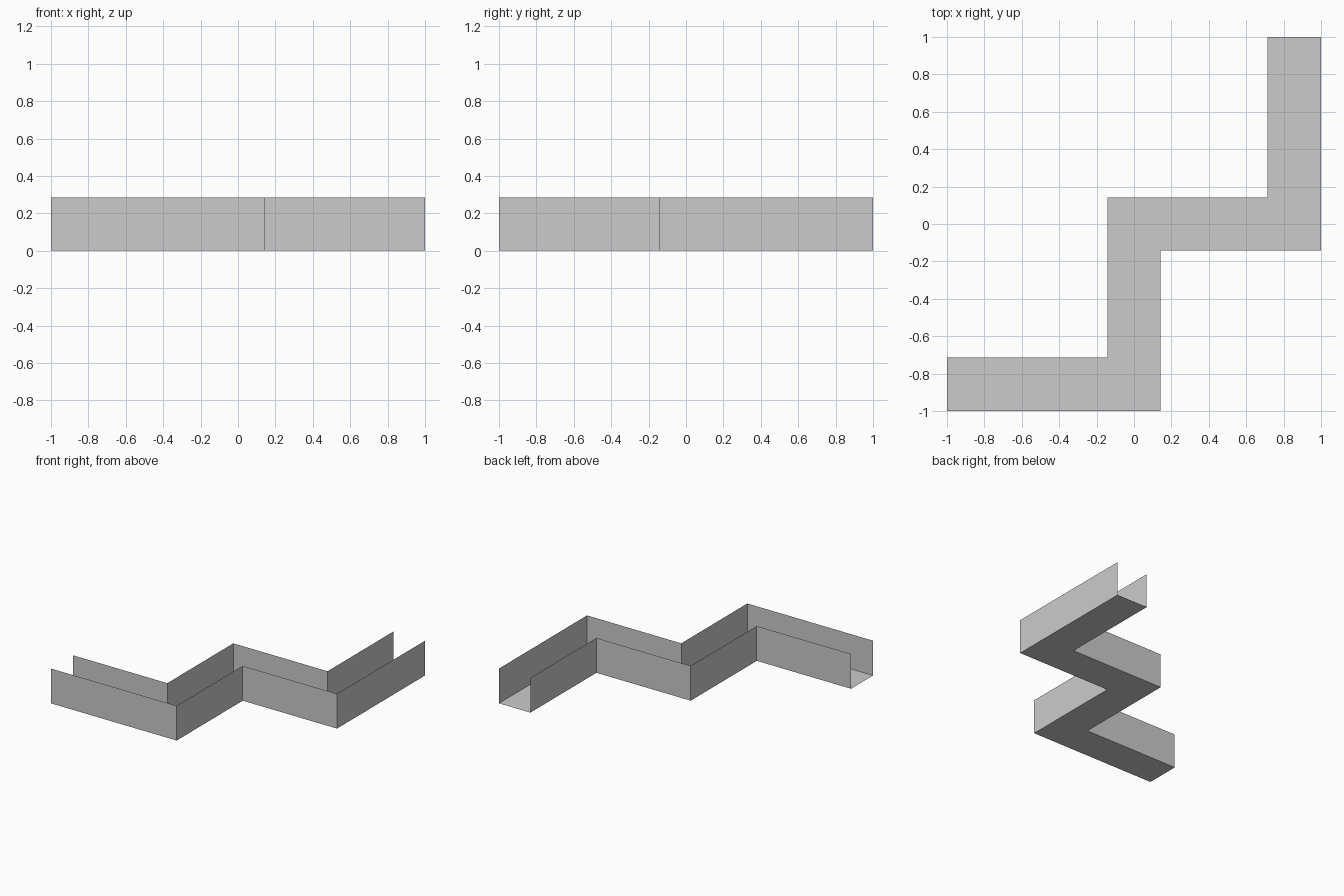
import bpy, bmesh
from mathutils import Vector

if "Cube" in bpy.data.objects:
    bpy.data.objects.remove(bpy.data.objects["Cube"])

U = 2 / 7          # channel width and wall height
H = U / 2

# Centre line of the zigzag, and the mitre direction towards its left wall
path = [(-1, -3 * U), (0, -3 * U), (0, 0), (3 * U, 0), (3 * U, 1)]
mitre = [(0, 1), (-1, 1), (-1, 1), (-1, 1), (-1, 0)]

# Open U cross-section: (side offset, height)
profile = [(H, U), (H, 0), (-H, 0), (-H, U)]

# Sweep the thin sheet profile along the path, ends left open
bm = bmesh.new()
rings = []
for p, m in zip(path, mitre):
    ring = []
    for side, z in profile:
        xy = Vector(p) + Vector(m) * side
        ring.append(bm.verts.new((xy.x, xy.y, z)))
    rings.append(ring)
for a, b in zip(rings, rings[1:]):
    for i in range(len(profile) - 1):
        bm.faces.new((a[i], a[i + 1], b[i + 1], b[i]))

mesh = bpy.data.meshes.new("zigzag_channel")
bm.to_mesh(mesh)
bm.free()
channel = bpy.data.objects.new("zigzag_channel", mesh)
bpy.context.collection.objects.link(channel)
